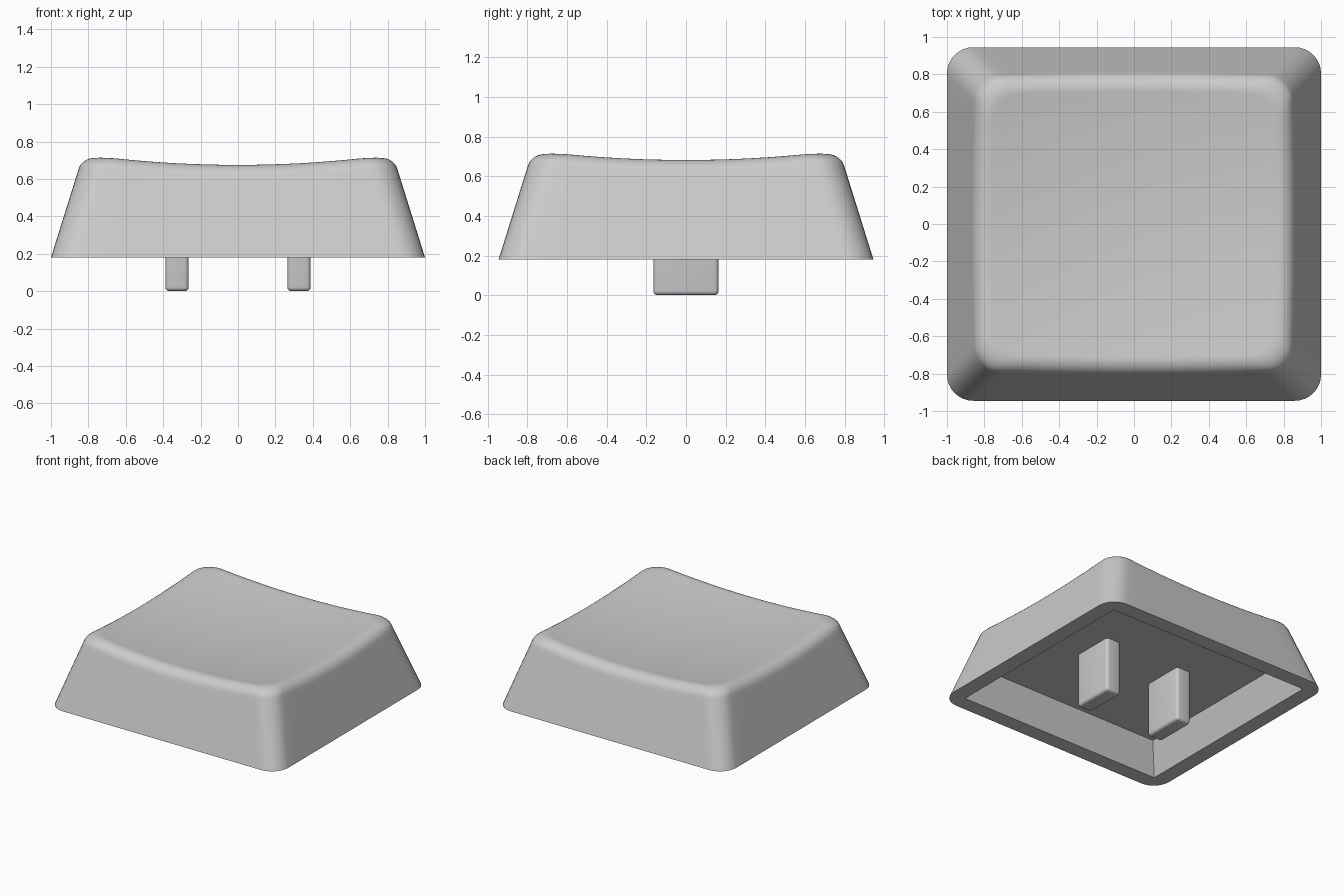
import bpy, bmesh, math
from mathutils import Vector

if "Cube" in bpy.data.objects:
    bpy.data.objects.remove(bpy.data.objects["Cube"])

HX, HY, Z0 = 1.0, 0.945, 0.18      # skirt half sizes and height of its lower edge
SLOPE = 0.3125                     # inward draft of the walls per unit of height
CORNER, FILLET = 0.14, 0.075
ARC, SIDE = 8, 16                  # segments per corner and per side

grey = bpy.data.materials.new("light grey plastic")
grey.diffuse_color = (0.6, 0.6, 0.6, 1)
grey.use_nodes = True
grey.node_tree.nodes["Principled BSDF"].inputs["Base Color"].default_value = grey.diffuse_color


def outline(inset, r):
    """Rounded rectangle, always with the same number of points."""
    hx, hy = HX - inset - r, HY - inset - r
    centres = [(hx, hy), (-hx, hy), (-hx, -hy), (hx, -hy)]
    pts = []
    for q, (cx, cy) in enumerate(centres):
        for i in range(ARC + 1):
            a = math.pi / 2 * (q + i / ARC)
            pts.append(Vector((cx + r * math.cos(a), cy + r * math.sin(a))))
        nx, ny = centres[(q + 1) % 4]
        a = math.pi / 2 * (q + 1)
        end = Vector((nx + r * math.cos(a), ny + r * math.sin(a)))
        start = pts[-1].copy()
        pts += [start.lerp(end, i / SIDE) for i in range(1, SIDE)]
    return pts


def dish(x, y):
    return 0.631 + 0.085 * (x * x + y * y)


def finish(name, bm, angle):
    bmesh.ops.remove_doubles(bm, verts=bm.verts, dist=1e-5)
    bmesh.ops.recalc_face_normals(bm, faces=bm.faces)
    mesh = bpy.data.meshes.new(name)
    bm.to_mesh(mesh)
    bm.free()
    mesh.materials.append(grey)
    ob = bpy.data.objects.new(name, mesh)
    bpy.context.collection.objects.link(ob)
    bpy.ops.object.select_all(action='DESELECT')
    ob.select_set(True)
    bpy.context.view_layer.objects.active = ob
    bpy.ops.object.shade_smooth_by_angle(angle=math.radians(angle))
    return ob


# Columns of points running from the cavity ceiling, round the rim and up to the dish
base = outline(0, CORNER)
inward = [(b - a) for a, b in zip(base, outline(1e-2, CORNER))]
inward = [v * 100 for v in inward]
rim, ceiling = outline(0.121, 0), outline(0.197, 0)
CEIL_Z = Z0 + 0.245
columns = []
for b, d, rm, ce in zip(base, inward, rim, ceiling):
    z = 0.7
    for _ in range(20):                       # where the wall meets the dish
        p = b + d * SLOPE * (z - Z0)
        z = dish(p.x, p.y)
    foot, crest = Vector((b.x, b.y, Z0)), Vector((p.x, p.y, z))
    low = crest - (crest - foot).normalized() * FILLET
    q = p + d * FILLET
    high = Vector((q.x, q.y, dish(q.x, q.y)))
    col = [Vector((ce.x, ce.y, CEIL_Z)), Vector((rm.x, rm.y, Z0))]
    col += [foot.lerp(low, t) for t in (0, 0.03, 0.5, 0.95)]
    w = 0.77                                  # round fillet as a conic arc
    for i in range(9):
        t = i / 8
        k0, k1, k2 = (1 - t) ** 2, 2 * w * t * (1 - t), t * t
        col.append((low * k0 + crest * k1 + high * k2) / (k0 + k1 + k2))
    for s in (0.98, 0.9, 0.78, 0.64, 0.48, 0.32, 0.16):
        col.append(Vector((q.x * s, q.y * s, dish(q.x * s, q.y * s))))
    columns.append(col)

# Keycap shell
bm = bmesh.new()
grid = [[bm.verts.new(v) for v in col] for col in columns]
n, m = len(grid), len(grid[0])
centre = bm.verts.new((0, 0, dish(0, 0)))
for i in range(n):
    a, b = grid[i], grid[(i + 1) % n]
    for j in range(m - 1):
        bm.faces.new((a[j], b[j], b[j + 1], a[j + 1]))
    bm.faces.new((a[-1], b[-1], centre))
bm.faces.new([col[0] for col in grid])        # cavity ceiling
finish("keycap_shell", bm, 32)

# Two mounting prongs under the ceiling
for side, name in ((-1, "left_prong"), (1, "right_prong")):
    bm = bmesh.new()
    bmesh.ops.create_cube(bm, size=1)
    top = CEIL_Z + 0.01
    for v in bm.verts:
        v.co = Vector((v.co.x * 0.125 + side * 0.326, v.co.y * 0.33, (v.co.z + 0.5) * top))
    edges = [e for e in bm.edges if min(v.co.z for v in e.verts) < 0.01]
    bmesh.ops.bevel(bm, geom=edges, offset=0.022, segments=4, profile=0.5, affect='EDGES')
    finish(name, bm, 35)
